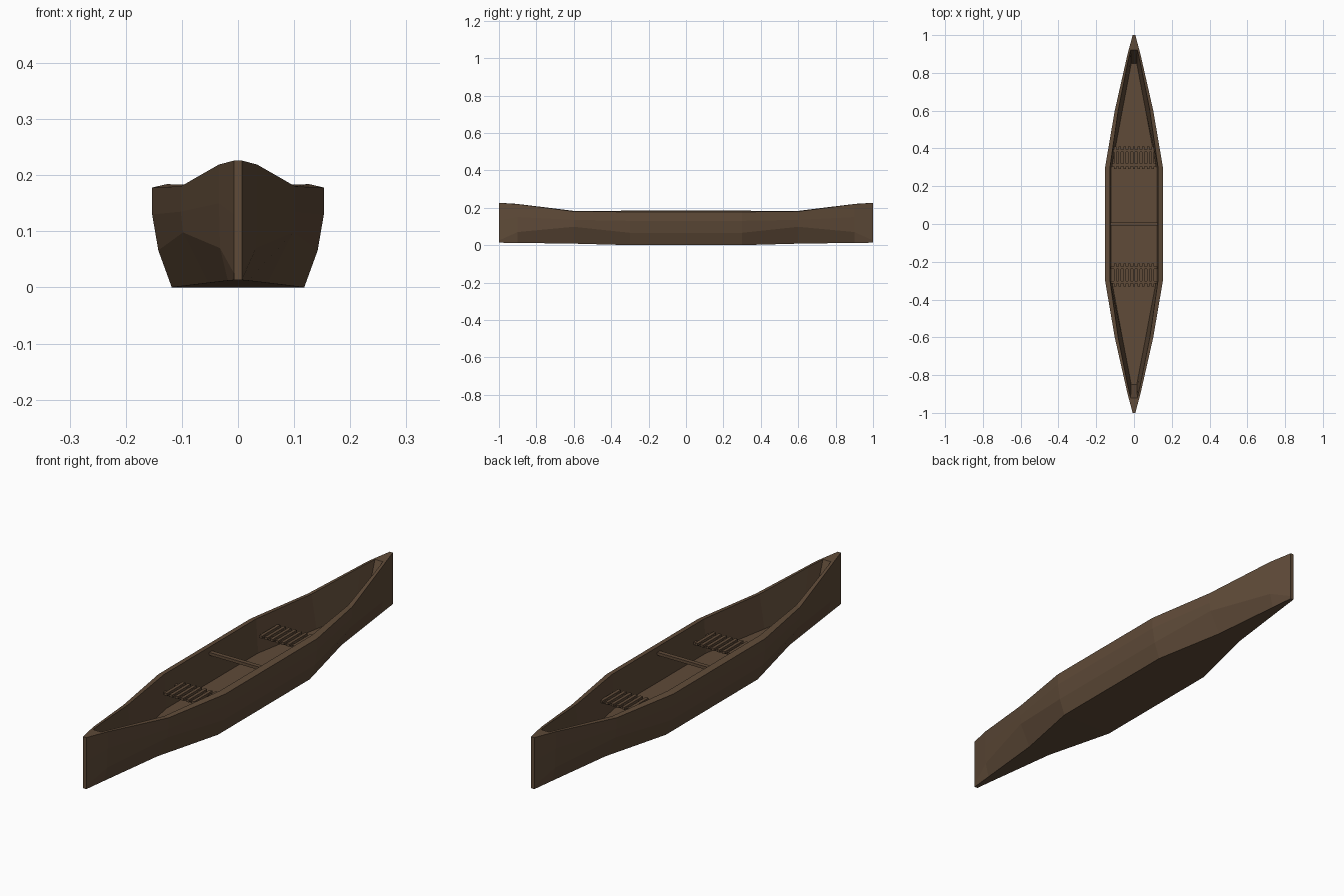
import bpy, bmesh

if "Cube" in bpy.data.objects:
    bpy.data.objects.remove(bpy.data.objects["Cube"])

wood = bpy.data.materials.new("dark brown wood")
wood.diffuse_color = (0.115, 0.07, 0.04, 1)
wood.use_nodes = True
wood.node_tree.nodes["Principled BSDF"].inputs["Base Color"].default_value = wood.diffuse_color


def finish(bm, name):
    bmesh.ops.recalc_face_normals(bm, faces=bm.faces)
    me = bpy.data.meshes.new(name)
    bm.to_mesh(me)
    bm.free()
    me.materials.append(wood)
    ob = bpy.data.objects.new(name, me)
    bpy.context.collection.objects.link(ob)
    return ob


def add_box(bm, center, size):
    verts = bmesh.ops.create_cube(bm, size=1)["verts"]
    bmesh.ops.scale(bm, vec=size, verts=verts)
    bmesh.ops.translate(bm, vec=center, verts=verts)


# Hull: each chain is one quarter of a lengthwise line (x, y, z), middle to tip,
# ordered from the bottom edge up the outside, over the rim and down to the floor
chains = [
    [(.118, .3, 0), (.052, .6, .008), (.018, .9, .012), (.007, 1, .013)],
    [(.142, .3, .066), (.098, .6, .098), (.032, .9, .07), (.007, 1, .025)],
    [(.153, .3, .13), (.102, .6, .135), (.034, .9, .15), (.007, 1, .13)],
    [(.153, .3, .178), (.102, .6, .18), (.034, .9, .219), (.007, 1, .226)],
    [(.127, .3, .184), (.084, .6, .183), (.034, .85, .214), (.018, .92, .222)],
    [(.118, .3, .045), (.062, .6, .045), (.024, .8, .045), (.015, .85, .045)],
]
bm = bmesh.new()
loops = []
for chain in chains:
    side = [(x, -y, z) for x, y, z in reversed(chain)] + chain
    ring = side + [(-x, y, z) for x, y, z in reversed(side)]
    loops.append([bm.verts.new(p) for p in ring])
n = len(loops[0])
for a, b in zip(loops, loops[1:]):
    for i in range(n):
        j = (i + 1) % n
        bm.faces.new((a[i], a[j], b[j], b[i]))
# Underside and inner floor as strips across the width
for ring in (loops[0], loops[-1]):
    for i in range(n // 2 - 1):
        bm.faces.new((ring[i], ring[i + 1], ring[n - 2 - i], ring[n - 1 - i]))
finish(bm, "hull")

# Slatted seats: lengthwise slats on two cross rails
for name, y, reach in (("front_seat", -.27, .124), ("rear_seat", .35, .116)):
    bm = bmesh.new()
    for i in range(9):
        add_box(bm, (-.1 + i * .025, y, .12), (.013, .12, .01))
    for dy in (-.038, .038):
        add_box(bm, (0, y + dy, .113), (2 * reach, .014, .01))
    finish(bm, name)

# Cross brace amidships
bm = bmesh.new()
add_box(bm, (0, 0, .158), (.26, .018, .012))
finish(bm, "cross_brace")
